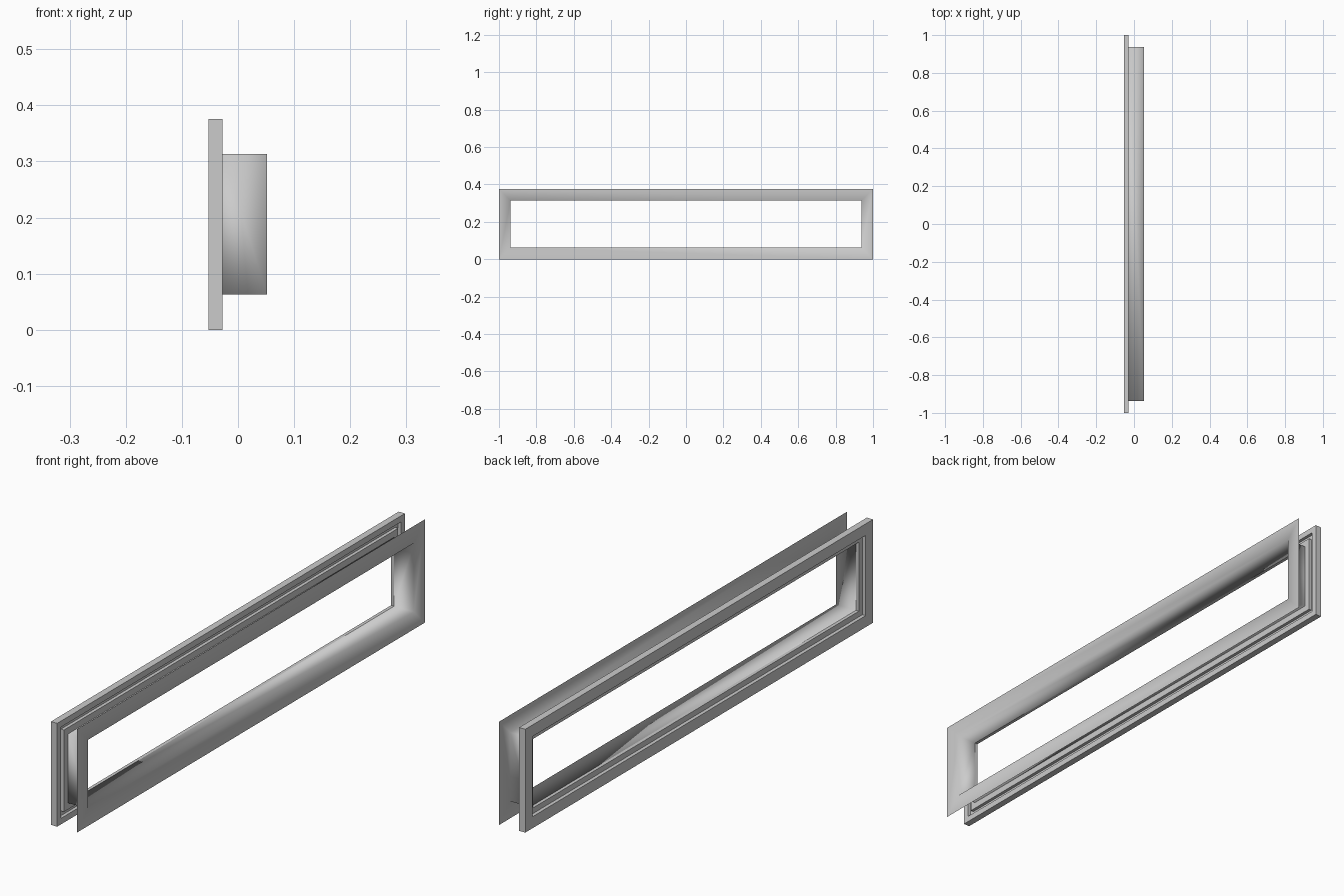
import bpy, bmesh

if "Cube" in bpy.data.objects:
    bpy.data.objects.remove(bpy.data.objects["Cube"])

HALF_Y, HEIGHT = 1.0, 0.376


def sweep_frame(name, profile, closed, smooth):
    """Sweep (x, inset) profile points around the mitred rectangle."""
    bm = bmesh.new()
    loops = []
    for x, d in profile:
        y, lo, hi = HALF_Y - d, d, HEIGHT - d
        corners = [(-y, lo), (y, lo), (y, hi), (-y, hi)]
        loops.append([bm.verts.new((x, cy, cz)) for cy, cz in corners])
    n = len(loops)
    for i in range(n if closed else n - 1):
        a, b = loops[i], loops[(i + 1) % n]
        for j in range(4):
            k = (j + 1) % 4
            bm.faces.new((a[j], a[k], b[k], b[j]))
    bmesh.ops.recalc_face_normals(bm, faces=bm.faces)
    for f in bm.faces:
        f.smooth = smooth
    mesh = bpy.data.meshes.new(name)
    bm.to_mesh(mesh)
    bm.free()
    obj = bpy.data.objects.new(name, mesh)
    bpy.context.collection.objects.link(obj)
    return obj


# Rear frame: grooved on the inner side, rebated around the opening
sweep_frame("rear_frame", [
    (-0.053, 0), (-0.028, 0), (-0.028, 0.022), (-0.040, 0.022),
    (-0.040, 0.039), (-0.028, 0.039), (-0.028, 0.0625),
    (-0.040, 0.0625), (-0.040, 0.042), (-0.053, 0.042)], True, False)

# Thin sleeve through the opening with a flat outward trim flange
sweep_frame("sleeve_and_trim", [
    (-0.028, 0.0625), (0.052, 0.0625), (0.052, 0)], False, True)
